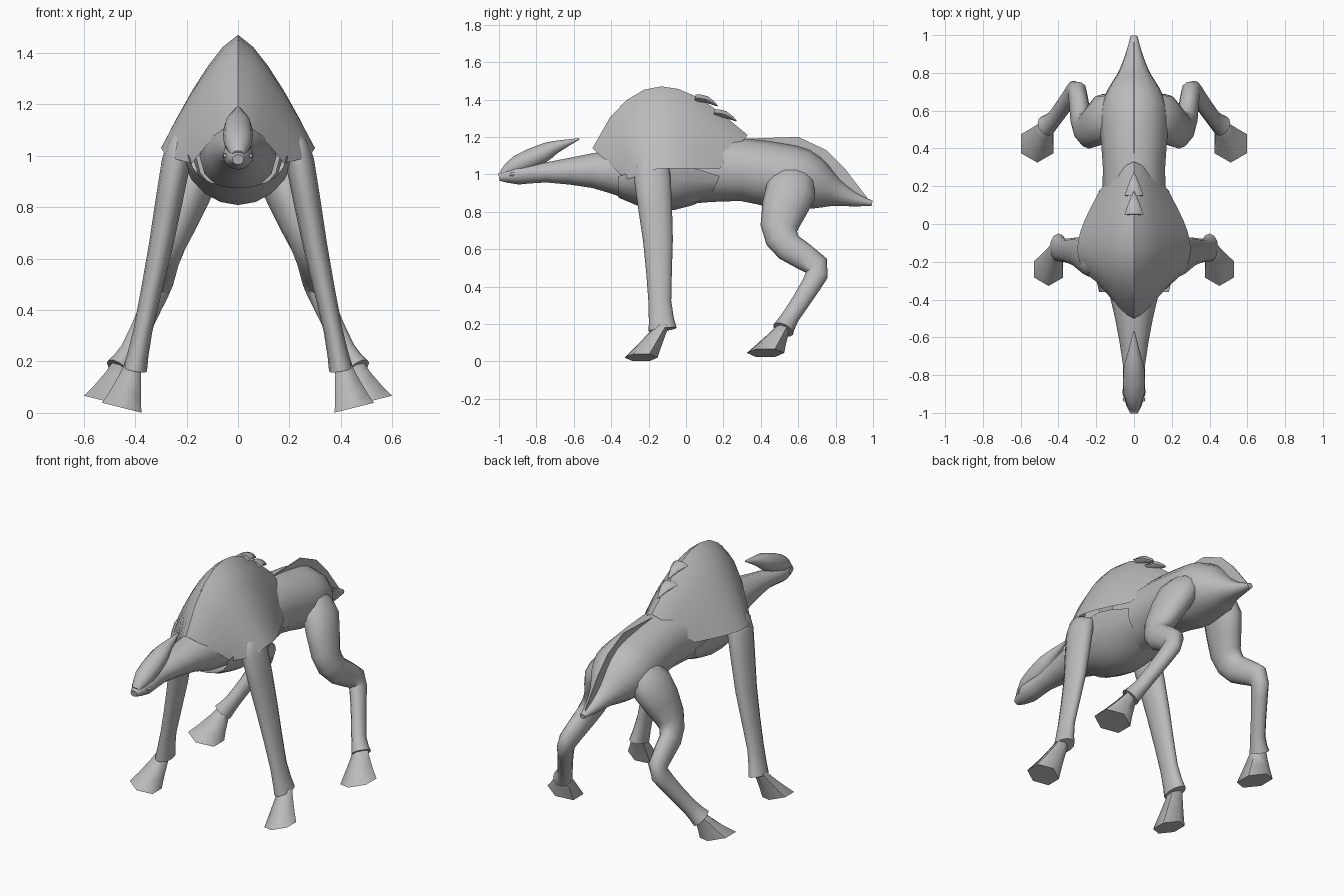
import bpy, bmesh, math
from mathutils import Vector

cube = bpy.data.objects.get("Cube")
if cube:
    bpy.data.objects.remove(cube, do_unlink=True)

grey = bpy.data.materials.new("plain grey")
grey.use_nodes = True
colour = (0.5, 0.5, 0.5, 1)
grey.diffuse_color = colour
grey.node_tree.nodes["Principled BSDF"].inputs["Base Color"].default_value = colour


def mix(start, end, amount):
    return start + (end - start) * amount


def fractions(count):
    return [i / count for i in range(count + 1)]


def ellipse(sides):
    return [(math.cos(math.tau * i / sides), math.sin(math.tau * i / sides))
            for i in range(sides)]


def skin(name, rows, is_tube=True):
    """Join rows of points into a capped tube or an open sheet."""
    bm = bmesh.new()
    grid = [[bm.verts.new(point) for point in row] for row in rows]
    count = len(grid[0])
    for row, after in zip(grid, grid[1:]):
        for i in range(count if is_tube else count - 1):
            j = (i + 1) % count
            bm.faces.new((row[i], row[j], after[j], after[i]))
    if is_tube:
        bm.faces.new(grid[0])
        bm.faces.new(grid[-1])
    bmesh.ops.recalc_face_normals(bm, faces=bm.faces)
    mesh = bpy.data.meshes.new(name)
    bm.to_mesh(mesh)
    bm.free()
    mesh.materials.append(grey)
    part = bpy.data.objects.new(name, mesh)
    bpy.context.collection.objects.link(part)
    bpy.ops.object.select_all(action='DESELECT')
    part.select_set(True)
    bpy.context.view_layer.objects.active = part
    bpy.ops.object.shade_smooth_by_angle(angle=math.radians(62))


def flowing(joints):
    """Add a midpoint on a smooth curve between neighbouring joints."""
    path = [joints[0]]
    last = len(joints) - 1
    for i in range(last):
        a, b = joints[i], joints[i + 1]
        bend = (a + b - joints[max(i - 1, 0)] - joints[min(i + 2, last)]) / 16
        path += [(a + b) / 2 + bend, b]
    return path


def tube(name, joints, depth_start=1, depth_end=1, sides=12, mirror=1):
    """Loft ellipses along joints of (x, y, z, half width)."""
    path = flowing([Vector((mirror * x, y, z, r)) for x, y, z, r in joints])
    last = len(path) - 1
    rows = []
    for i, joint in enumerate(path):
        along = (path[min(i + 1, last)] - path[max(i - 1, 0)]).to_3d().normalized()
        across = Vector((1, 0, 0))
        across = (across - across.dot(along) * along).normalized()
        deep = along.cross(across) * mix(depth_start, depth_end, i / last)
        rows.append([joint.to_3d() + joint.w * (across * c + deep * s)
                     for c, s in ellipse(sides)])
    skin(name, rows)


def middle_tube(name, joints, depth_start, depth_end, sides=12):
    """Tube on the centre plane, with joints of (y, z, half width)."""
    tube(name, [(0, y, z, r) for y, z, r in joints], depth_start, depth_end, sides)


def hoof(name, ankle, sole, size, mirror):
    """Flare a hexagon from the ankle to a sole that tilts outward."""
    rows = []
    for t in (0, .3, .7, 1):
        centre = Vector(ankle).lerp(Vector(sole), t)
        radius = mix(.036, size, t ** 1.2)
        rows.append([(mirror * (centre.x + radius * s), centre.y + radius * c,
                      centre.z + radius * s * t / 4) for c, s in ellipse(6)])
    skin(name, rows)


# Humped mantle: a pointed arch swept from neck to loins
mantle = []
for t in fractions(9):
    width = .18 + .12 * math.sin(math.pi * t ** .7)
    edge_z = mix(.97, 1.03, min(1, 3 * t))
    top_z = mix(1.14, 1.21, t) + .3 * math.sin(math.pi * t ** .8)
    arch = []
    for s in fractions(10):
        reach = 2 * s - 1
        rise = 1 - abs(reach) ** 1.38
        arch.append((width * reach,
                     mix(mix(-.32, .18, t), mix(-.5, .33, t), rise),
                     mix(edge_z, top_z, rise)))
    mantle.append(arch)
skin("mantle", mantle, is_tube=False)

# Peaked lip at the front of the hump
lip = []
for y, peak in ((-.35, 1.37), (-.24, 1.4)):
    lip.append([(reach / 10, y, peak - .17 * abs(reach)) for reach in (-1, -.5, 0, .5, 1)])
skin("hump_lip", lip, is_tube=False)

# Pointed scales behind the hump
for name, y, z in (("upper_scale", .05, 1.41), ("lower_scale", .15, 1.33)):
    middle_tube(name, [(y, z, .05), (y + .06, z - .01, .03), (y + .12, z - .045, .003)],
                .4, 1, 6)

# Chest shell under the mantle, open towards the neck
chest = []
for t in fractions(5):
    swell = math.sin(math.pi * t)
    width = .185 + .04 * swell
    rim, bottom = .99 + .06 * swell, .875 - .07 * swell
    back = mix(.18, .13, t)
    chest.append([(width * math.cos(math.pi * s),
                   mix(-.36, mix(.18, .13, math.sin(math.pi * s)), t),
                   mix(rim, bottom, math.sin(math.pi * s))) for s in fractions(10)])
skin("chest", chest, is_tube=False)

# Hind body running into the tail
middle_tube("hind_body", [(0, 1.02, .17), (.3, 1.025, .165), (.5, .99, .18), (.62, .97, .175),
                          (.72, .93, .135), (.8, .9, .085), (.9, .865, .045),
                          (.995, .845, .018)], 1.05, .8)

# Thin fin above the tail
outline = [(.3, 1.19), (.6, 1.2), (.75, 1.13), (.85, 1.03), (.98, .86), (.75, .95), (.5, 1.1)]
skin("tail_fin", [[(x, y, z) for y, z in outline] for x in (-.003, .003)])

# Neck, head and swept crest
middle_tube("neck_and_head", [(-.2, 1, .15), (-.35, 1.01, .135), (-.5, 1.02, .1),
                              (-.75, 1.01, .058), (-.9, 1, .06), (-1, .985, .022)], .95, .9)
middle_tube("head_crest", [(-.98, 1, .025), (-.9, 1.05, .055), (-.77, 1.11, .055),
                           (-.7, 1.145, .038), (-.57, 1.19, .004)], .95, .9)

for side, mirror in (("left", 1), ("right", -1)):
    tube(side + "_eye", [(.048, -.94, 1, .008), (.05, -.92, 1, .01)], mirror=mirror)

    # Front leg with a flared cuff
    tube(side + "_front_leg", [(.22, -.175, 1.05, .045), (.24, -.18, .98, .056),
                               (.3, -.15, .65, .047), (.37, -.14, .32, .037),
                               (.4, -.125, .17, .047)], 1.8, 1.6, mirror=mirror)
    hoof(side + "_front_hoof", (.405, -.12, .2), (.452, -.24, .02), .088, mirror)

    # Hind leg: hip, thigh, knee, hock, shank and cuff
    tube(side + "_hind_leg", [(.1, .58, 1, .06), (.165, .56, .91, .088),
                              (.24, .5, .72, .07), (.28, .55, .61, .057),
                              (.3, .7, .51, .05), (.34, .67, .41, .043),
                              (.42, .56, .24, .04), (.465, .52, .17, .053)],
         1.6, 1.1, mirror=mirror)
    hoof(side + "_hind_hoof", (.455, .53, .2), (.512, .425, .045), .1, mirror)
